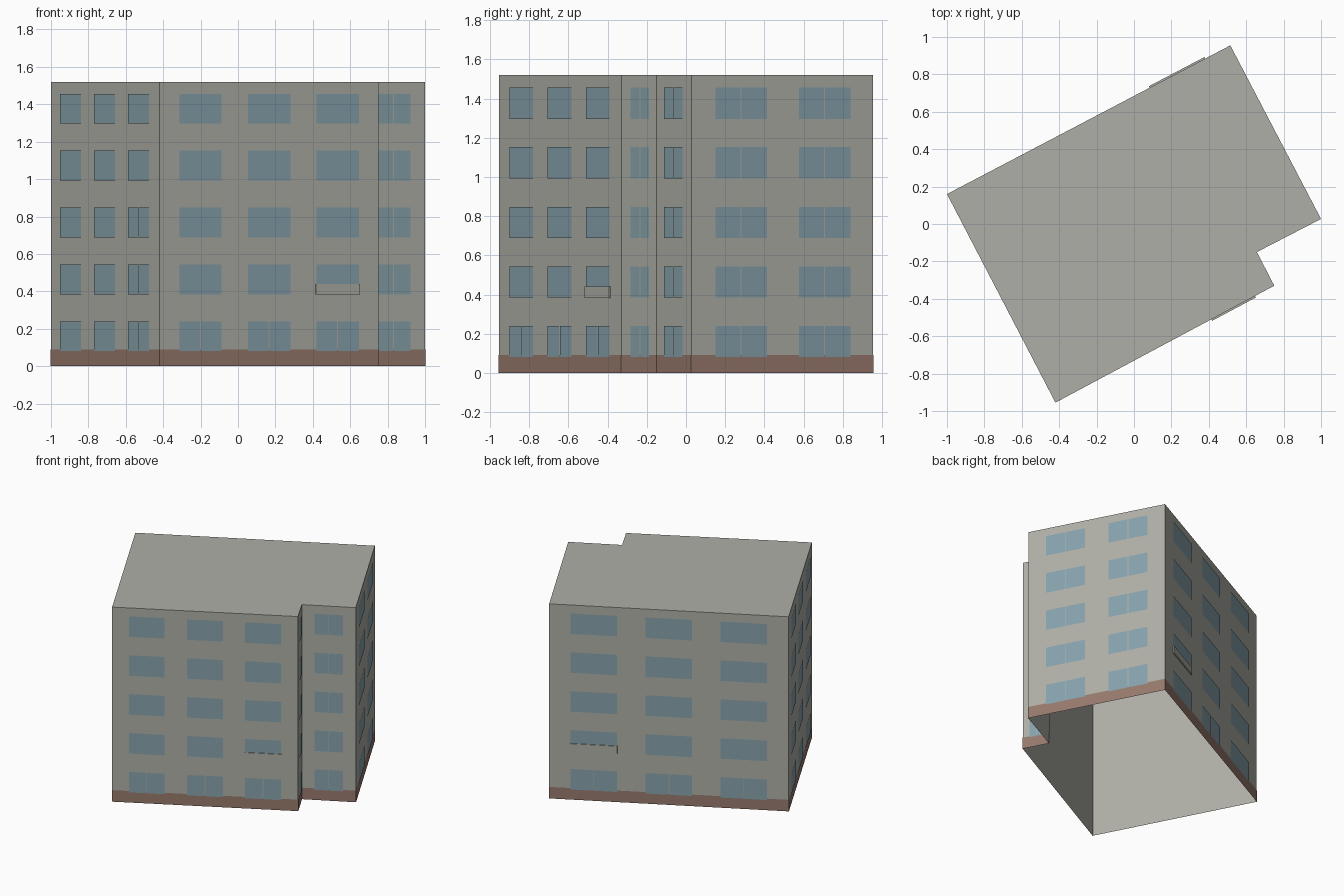
import bpy
import bmesh
from mathutils import Vector

if "Cube" in bpy.data.objects:
    bpy.data.objects.remove(bpy.data.objects["Cube"], do_unlink=True)


def make_material(name, rgb):
    mat = bpy.data.materials.new(name)
    mat.use_nodes = True
    mat.diffuse_color = (*rgb, 1)
    mat.node_tree.nodes["Principled BSDF"].inputs["Base Color"].default_value = (*rgb, 1)
    return mat


concrete = make_material("grey concrete", (0.43, 0.43, 0.39))
brick = make_material("brown plinth", (0.31, 0.19, 0.15))
glass = make_material("blue grey glass", (0.24, 0.36, 0.41))

HEIGHT, PLINTH = 1.52, 0.09
FLOORS, PITCH, SILL, WINDOW = 5, 0.304, 0.08, 0.16
GAP = 0.003  # half the gap between two panes

# Footprint corners, counter-clockwise
corners = [Vector(c) for c in (
    (-1.0, 0.16, 0), (-0.42, -0.955, 0), (0.75, -0.33, 0),
    (0.657, -0.15, 0), (1.0, 0.027, 0), (0.515, 0.955, 0))]
walls = list(zip(corners, corners[1:] + corners[:1]))


def finish(bm, name, mat):
    mesh = bpy.data.meshes.new(name)
    bm.to_mesh(mesh)
    bm.free()
    mesh.materials.append(mat)
    obj = bpy.data.objects.new(name, mesh)
    bpy.context.collection.objects.link(obj)
    return obj


def panel(bm, wall, start, end, low, high, offset):
    """Flat panel on a wall, from start to end measured along its length."""
    a, b = wall
    along = (b - a).normalized()
    out = Vector((along.y, -along.x, 0)) * offset
    points = [(start, low), (end, low), (end, high), (start, high)]
    return bm.faces.new([bm.verts.new(a + along * s + out + Vector((0, 0, z)))
                         for s, z in points])


# Walls and flat roof, open underneath
bm = bmesh.new()
base = [bm.verts.new(c) for c in corners]
top = [bm.verts.new(c + Vector((0, 0, HEIGHT))) for c in corners]
for i in range(len(base)):
    j = (i + 1) % len(base)
    bm.faces.new((base[i], base[j], top[j], top[i]))
bm.faces.new(top)
finish(bm, "walls_and_roof", concrete)

# Plinth band around the foot of the walls
bm = bmesh.new()
for wall in walls:
    length = (wall[1] - wall[0]).length
    panel(bm, wall, -0.002, length + 0.002, 0, PLINTH, 0.002)
finish(bm, "plinth", brick)

# Window columns per wall: (start, end, number of lower floors with two panes)
three = ((0.09, 0.283), (0.403, 0.597), (0.715, 0.91))
columns = {
    "right_wall": [(*three[0], 0), (*three[1], 0), (*three[2], 3)],
    "front_wall": [(s, e, 1) for s, e in three],
    "notch_side": [(0.25, 0.78, FLOORS)],
    "notch_front": [(0.235, 0.765, FLOORS)],
    "left_wall": [(0.13, 0.415, FLOORS), (0.59, 0.874, FLOORS)],
    "back_wall": [(s, e, 1) for s, e in three],
}
for wall, (name, spans) in zip(walls, columns.items()):
    length = (wall[1] - wall[0]).length
    bm = bmesh.new()
    for start, end, split in spans:
        s, e = start * length, end * length
        mid = (s + e) / 2
        for floor in range(FLOORS):
            low = SILL + PITCH * floor
            panes = [(s, mid - GAP), (mid + GAP, e)] if floor < split else [(s, e)]
            for p, q in panes:
                panel(bm, wall, p, q, low, low + WINDOW, 0.004)
    finish(bm, name + "_windows", glass)

# Thin sill boards over one first floor window at the front and back
for name, index, span in (("front_sill_board", 1, three[2]),
                          ("back_sill_board", 5, three[0])):
    wall = walls[index]
    length = (wall[1] - wall[0]).length
    bm = bmesh.new()
    face = panel(bm, wall, span[0] * length - 0.003, span[1] * length + 0.003,
                 SILL + PITCH - 0.002, 0.44, 0.009)
    inward = -face.normal if face.normal.length else None
    face.normal_update()
    inward = -face.normal * 0.009
    ring = bmesh.ops.extrude_face_region(bm, geom=[face], use_keep_orig=True)
    bmesh.ops.translate(bm, vec=inward,
                        verts=[v for v in ring["geom"] if isinstance(v, bmesh.types.BMVert)])
    bmesh.ops.recalc_face_normals(bm, faces=bm.faces)
    finish(bm, name, concrete)
